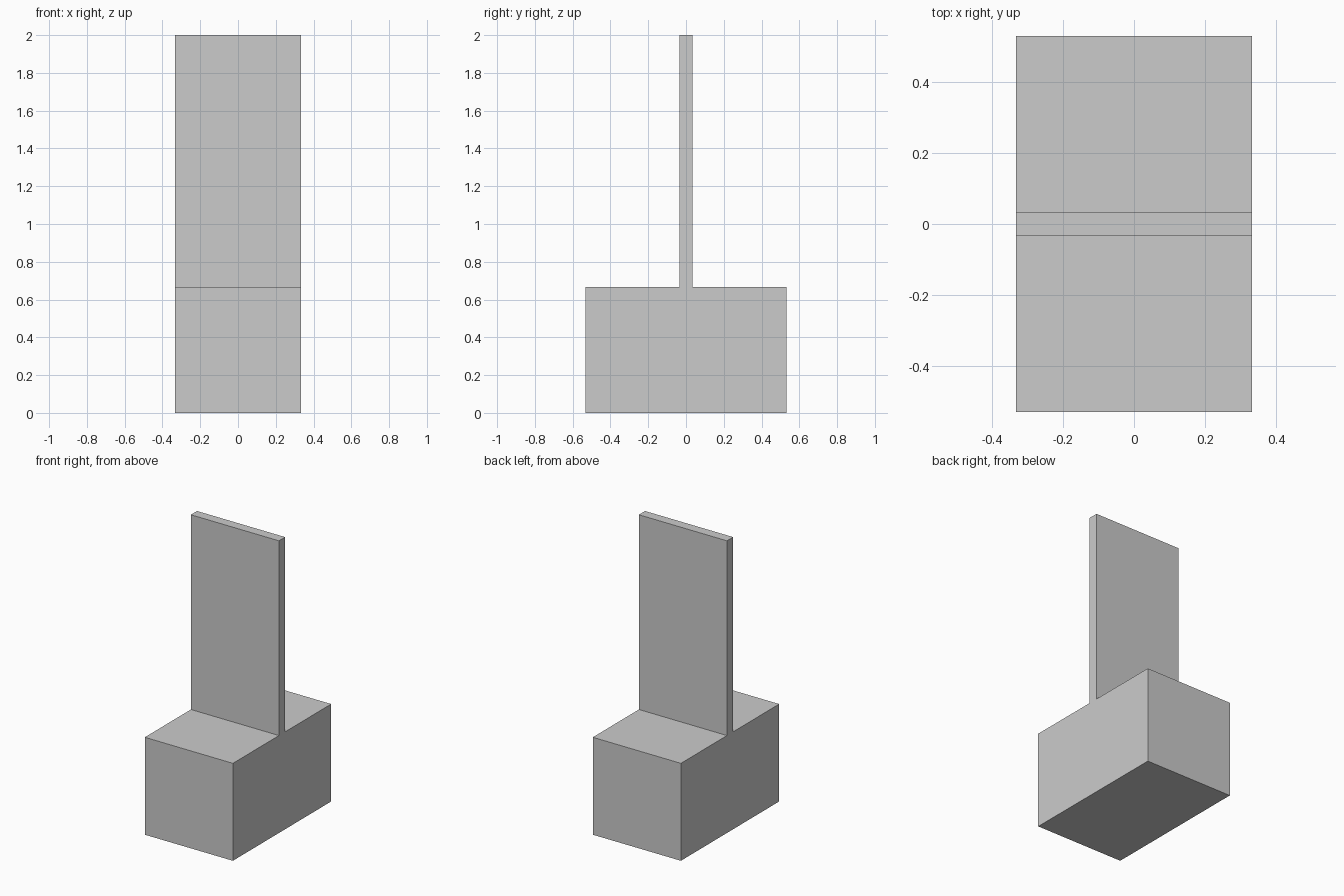
import bpy

if "Cube" in bpy.data.objects:
    bpy.data.objects.remove(bpy.data.objects["Cube"])


def box(name, size, z_bottom):
    """Box centred on x and y, standing at z_bottom."""
    bpy.ops.mesh.primitive_cube_add(size=1, location=(0, 0, z_bottom + size[2] / 2))
    obj = bpy.context.object
    obj.name = name
    obj.scale = size
    bpy.ops.object.transform_apply(location=False, rotation=False, scale=True)
    return obj


WIDTH = 0.667
BASE_HEIGHT = 0.667

# Solid block at the bottom
box("base_block", (WIDTH, 1.063, BASE_HEIGHT), 0)

# Thin upright panel across the middle of the block
box("upright_panel", (WIDTH, 0.067, 2 - BASE_HEIGHT), BASE_HEIGHT)
